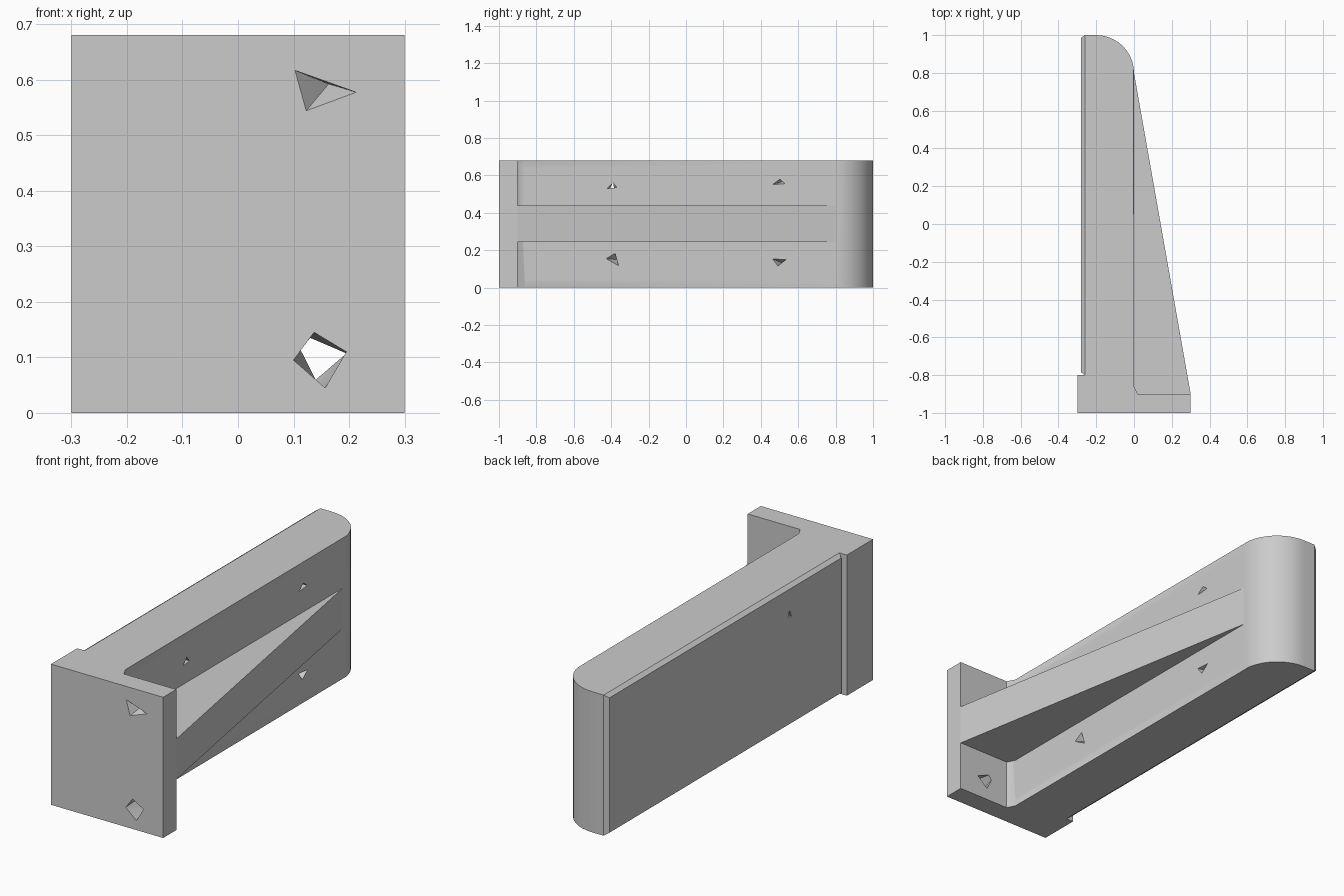
import bpy, bmesh, math
from mathutils import Vector

if "Cube" in bpy.data.objects:
    bpy.data.objects.remove(bpy.data.objects["Cube"], do_unlink=True)

grey = bpy.data.materials.new("plain grey")
grey.use_nodes = True
grey.diffuse_color = (0.6, 0.6, 0.6, 1)
grey.node_tree.nodes["Principled BSDF"].inputs["Base Color"].default_value = (0.6, 0.6, 0.6, 1)

HEIGHT = 0.68


def finish(bm, name):
    bmesh.ops.recalc_face_normals(bm, faces=bm.faces)
    mesh = bpy.data.meshes.new(name)
    bm.to_mesh(mesh)
    bm.free()
    mesh.materials.append(grey)
    obj = bpy.data.objects.new(name, mesh)
    bpy.context.collection.objects.link(obj)
    return obj


def extrude_profile(points, z0, z1):
    bm = bmesh.new()
    face = bm.faces.new([bm.verts.new((x, y, z0)) for x, y in points])
    up = bmesh.ops.extrude_face_region(bm, geom=[face])["geom"]
    bmesh.ops.translate(bm, vec=(0, 0, z1 - z0),
                        verts=[v for v in up if isinstance(v, bmesh.types.BMVert)])
    bmesh.ops.recalc_face_normals(bm, faces=bm.faces)
    return bm


def cut(target, points):
    """Cut away the convex hull of the points."""
    bm = bmesh.new()
    for p in points:
        bm.verts.new(p)
    bmesh.ops.convex_hull(bm, input=bm.verts)
    cutter = finish(bm, "hole_cutter")
    cutter.hide_render = True
    mod = target.modifiers.new("hole", "BOOLEAN")
    mod.operation, mod.solver, mod.object = "DIFFERENCE", "EXACT", cutter
    bpy.context.view_layer.objects.active = target
    bpy.ops.object.modifier_apply(modifier=mod.name)
    bpy.data.objects.remove(cutter, do_unlink=True)


# Bracket body: mounting flange and arm with a rounded free end
arc = [(-0.2 + 0.2 * math.cos(a), 0.8 + 0.2 * math.sin(a))
       for a in (math.pi / 2 * i / 10 for i in range(11))]
profile = [(-0.3, -1), (0.3, -1), (0.3, -0.9), (0.02, -0.9), (0, -0.86)]
profile += arc + [(-0.26, 1), (-0.26, -0.8), (-0.3, -0.8)]
bm = extrude_profile(profile, 0, HEIGHT)

# Raised panel with chamfered border on the arm's flat side
panel = [f for f in bm.faces if f.normal.x < -0.9 and f.calc_center_median().x > -0.28]
bmesh.ops.inset_region(bm, faces=panel, thickness=0.02, depth=0.02)

# Rounded long edges on the rib side
long_edges = [e for e in bm.edges if e.calc_length() > 1.5
              and all(abs(v.co.x) < 0.001 for v in e.verts)]
bmesh.ops.bevel(bm, geom=long_edges, offset=0.04, segments=4, profile=0.5, affect="EDGES")
body = finish(bm, "bracket_body")

# Flange screw recess (blind) and screw hole (through)
cut(body, [(0.094, -1.01, 0.62), (0.22, -1.01, 0.575), (0.117, -1.01, 0.537), (0.163, -0.93, 0.592)])
outer = [(0.10, 0.095), (0.137, 0.145), (0.195, 0.11), (0.157, 0.045)]
inner = [(0.113, 0.113), (0.13, 0.135), (0.195, 0.107), (0.14, 0.06)]
cut(body, [(x, -1.001, z) for x, z in outer] + [(x, -0.899, z) for x, z in inner])

# Small three-cornered recesses in the arm
recesses = [
    ((-0.43, 0.155), (-0.38, 0.185), (-0.36, 0.115)),
    ((0.46, 0.55), (0.50, 0.58), (0.53, 0.555)),
    ((0.46, 0.155), (0.535, 0.15), (0.49, 0.115)),
]
for tri in recesses:
    tip = (Vector(tri[1]) + Vector(tri[2])) / 2
    cut(body, [(0.003, y, z) for y, z in tri] + [(-0.06, tip.x, tip.y)])

# Through hole in the arm
through = [(-0.42, 0.53), (-0.39, 0.56), (-0.37, 0.535)]
far_side = [(-0.405, 0.53), (-0.39, 0.565), (-0.385, 0.53)]
cut(body, [(0.003, y, z) for y, z in through] + [(-0.283, y, z) for y, z in far_side])

# Tapering support rib
rib = finish(extrude_profile([(0.3, -0.9), (0, 0.8), (-0.02, 0.8), (-0.02, -0.9)], 0.245, 0.44),
             "support_rib")

# Smooth curves, crisp corners
bpy.ops.object.select_all(action="DESELECT")
body.select_set(True)
bpy.context.view_layer.objects.active = body
bpy.ops.object.shade_smooth_by_angle(angle=math.radians(30))
weighted = body.modifiers.new("even_shading", "WEIGHTED_NORMAL")
weighted.keep_sharp = True
